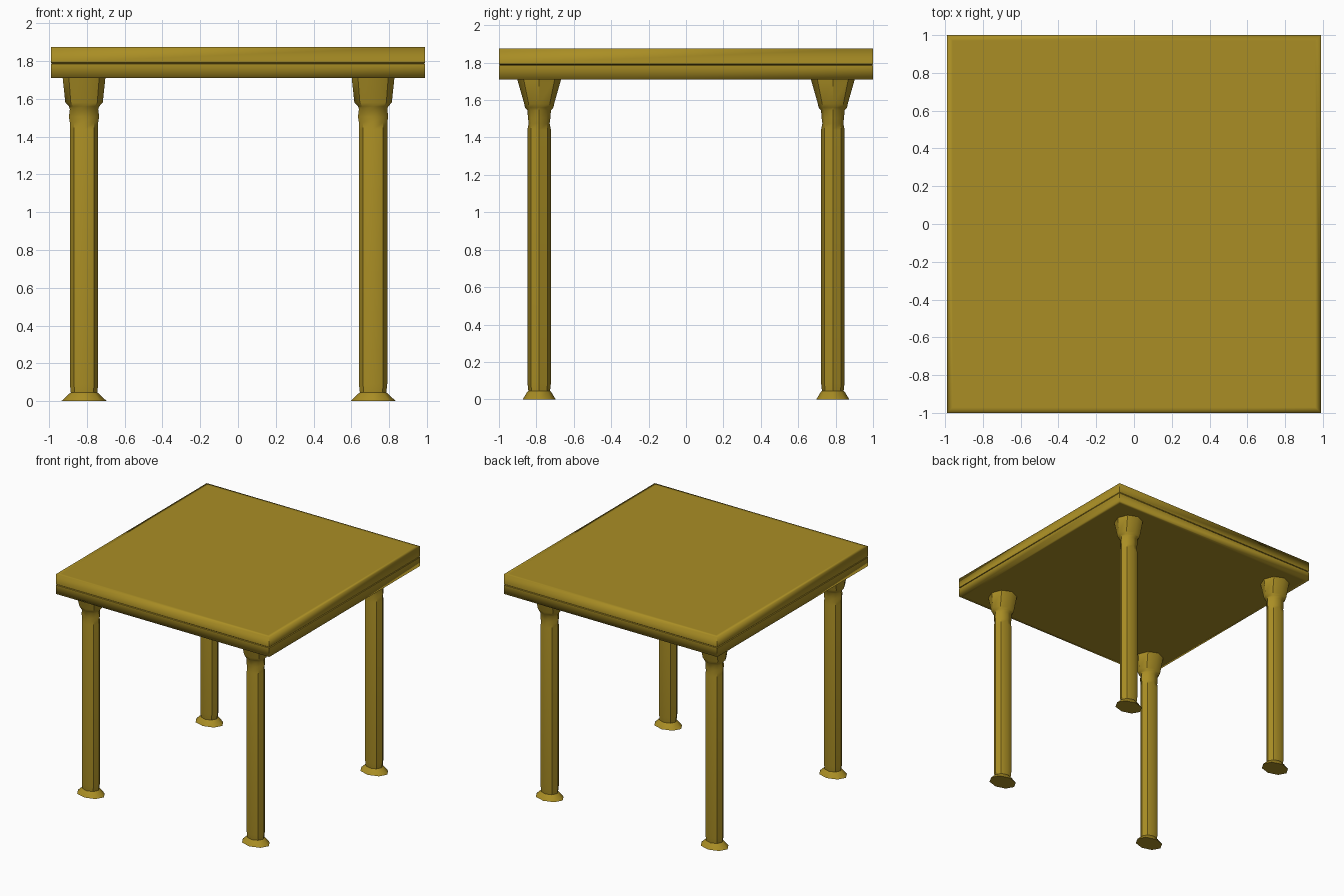
import bpy, bmesh, math

if "Cube" in bpy.data.objects:
    bpy.data.objects.remove(bpy.data.objects["Cube"])

gold = bpy.data.materials.new("olive gold")
gold.diffuse_color = (0.40, 0.27, 0.018, 1)
gold.use_nodes = True
gold.node_tree.nodes["Principled BSDF"].inputs["Base Color"].default_value = gold.diffuse_color


def loft(name, rings):
    """Skin a closed solid through stacked rings of points."""
    bm = bmesh.new()
    loops = [[bm.verts.new(p) for p in ring] for ring in rings]
    n = len(loops[0])
    for a, b in zip(loops, loops[1:]):
        for i in range(n):
            j = (i + 1) % n
            bm.faces.new((a[i], a[j], b[j], b[i]))
    bm.faces.new(loops[0][::-1])
    bm.faces.new(loops[-1])
    bmesh.ops.recalc_face_normals(bm, faces=bm.faces)
    me = bpy.data.meshes.new(name)
    bm.to_mesh(me)
    bm.free()
    me.materials.append(gold)
    ob = bpy.data.objects.new(name, me)
    bpy.context.collection.objects.link(ob)
    return ob


def smooth(ob, degrees):
    bpy.ops.object.select_all(action='DESELECT')
    ob.select_set(True)
    bpy.context.view_layer.objects.active = ob
    bpy.ops.object.shade_smooth_by_angle(angle=math.radians(degrees))


def rectangle(z, inset=0.0):
    x, y = 0.99 - inset, 1.0 - inset
    return [(-x, -y, z), (x, -y, z), (x, y, z), (-x, y, z)]


def octagon(z, rx, ry):
    return [(rx * math.cos(k * math.pi / 4), ry * math.sin(k * math.pi / 4), z)
            for k in range(8)]


# Tabletop: soft-shaded slab with a seam round the middle of its edge
BOTTOM, SEAM, TOP = 1.71, 1.788, 1.875
top = loft("tabletop", [
    rectangle(BOTTOM, 0.03), rectangle(BOTTOM), rectangle(SEAM - 0.004),
    rectangle(SEAM, 0.004), rectangle(SEAM + 0.004),
    rectangle(TOP), rectangle(TOP, 0.03)])
smooth(top, 100)
for e in top.data.edges:
    a, b = (top.data.vertices[i].co for i in e.vertices)
    # keep the seam and the vertical corners crisp
    if abs(a.z - b.z) > 0.01 or (abs(a.z - b.z) < 1e-4 and abs(a.z - SEAM) < 0.01):
        e.use_edge_sharp = True

# Legs: turned octagonal columns (z, half width in x, half width in y)
PROFILE = [
    (0.0, 0.12, 0.088), (0.04, 0.078, 0.064), (0.045, 0.070, 0.058),
    (0.09, 0.075, 0.063), (1.44, 0.075, 0.063), (1.475, 0.075, 0.056),
    (1.505, 0.080, 0.060), (1.545, 0.075, 0.063), (1.56, 0.080, 0.076),
    (1.58, 0.099, 0.080), (1.71, 0.113, 0.117)]
for side, x in (("left", -0.815), ("right", 0.715)):
    for end, y in (("front", -0.785), ("back", 0.785)):
        leg = loft(f"{end}_{side}_leg", [octagon(*p) for p in PROFILE])
        leg.location = (x, y, 0)
        smooth(leg, 44)
